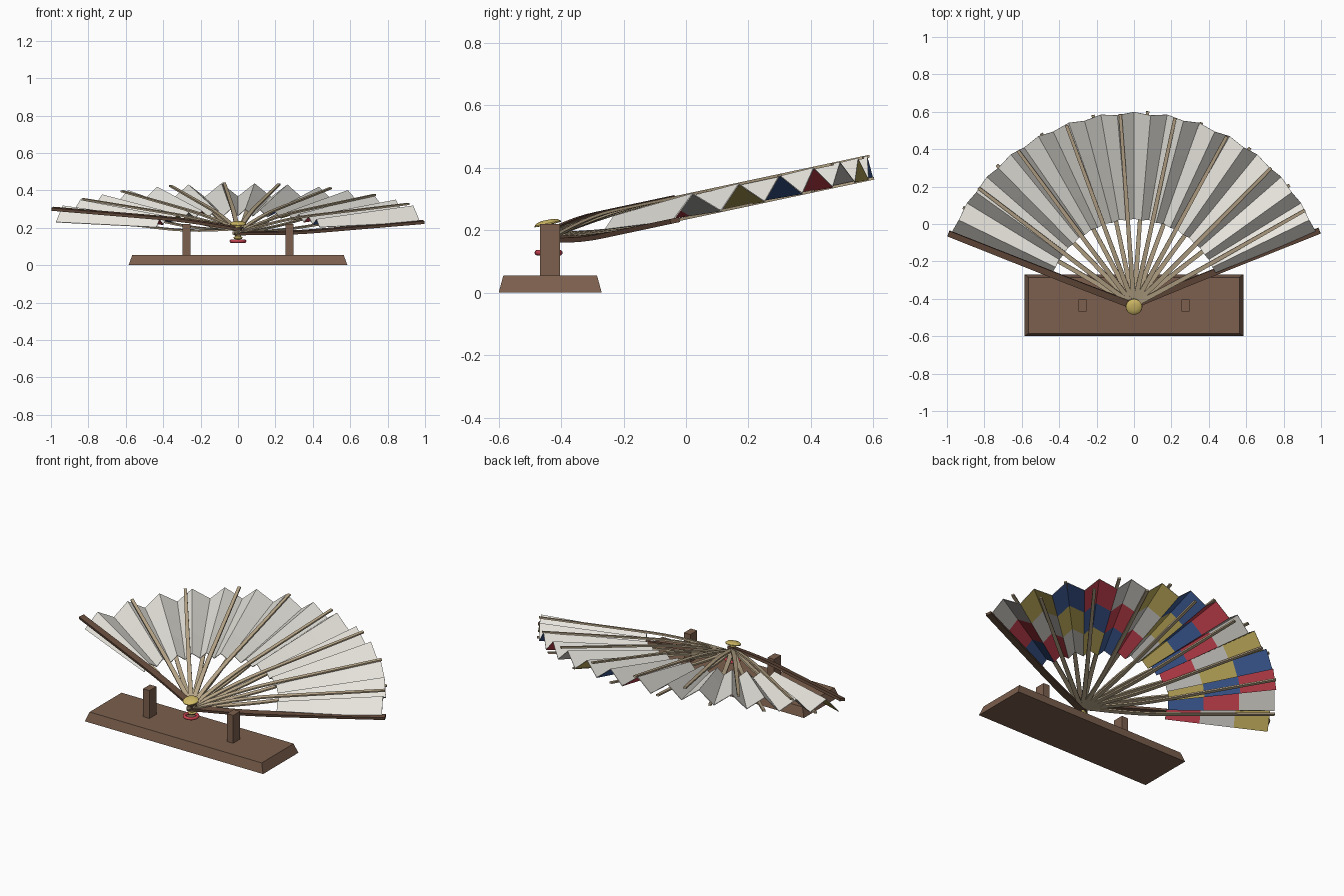
import bpy, bmesh, math
from mathutils import Matrix, Vector

if "Cube" in bpy.data.objects:
    bpy.data.objects.remove(bpy.data.objects["Cube"])

# Frame of the tilted fan: local x/y is the fan plane, local z its normal
FAN = Matrix.Translation((0, -0.435, 0.183)) @ Matrix.Rotation(math.radians(12), 4, 'X')
SPREAD = math.radians(68)
PLEATS, RIBS = 14, 18
R_IN, R_OUT = 0.47, 1.05


def mat(name, rgb):
    m = bpy.data.materials.new(name)
    m.diffuse_color = (*rgb, 1)
    m.use_nodes = True
    m.node_tree.nodes["Principled BSDF"].inputs["Base Color"].default_value = m.diffuse_color
    return m


WOOD = mat("wood", (0.20, 0.115, 0.075))
DARK = mat("guard_wood", (0.13, 0.07, 0.045))
BAMBOO = mat("bamboo", (0.50, 0.40, 0.26))
PAPER = mat("paper", (0.82, 0.80, 0.74))
GOLD = mat("brass", (0.62, 0.48, 0.13))
RED = mat("red", (0.58, 0.055, 0.08))
BLUE = mat("blue", (0.05, 0.11, 0.32))
YELLOW = mat("yellow", (0.55, 0.43, 0.11))
WHITE = mat("white", (0.62, 0.61, 0.57))


def make(name, bm, mats, matrix=None, smooth=False):
    bmesh.ops.recalc_face_normals(bm, faces=bm.faces) if name != "fan_leaf" else None
    if matrix:
        bm.transform(matrix)
    me = bpy.data.meshes.new(name)
    bm.to_mesh(me)
    bm.free()
    for m in mats:
        me.materials.append(m)
    ob = bpy.data.objects.new(name, me)
    bpy.context.collection.objects.link(ob)
    if smooth:
        bpy.ops.object.select_all(action='DESELECT')
        ob.select_set(True)
        bpy.context.view_layer.objects.active = ob
        bpy.ops.object.shade_smooth_by_angle(angle=math.radians(40))
    return ob


def loft(rings):
    """Skin a list of equal point rings and cap both ends."""
    bm = bmesh.new()
    vs = [[bm.verts.new(p) for p in ring] for ring in rings]
    n = len(vs[0])
    for a, b in zip(vs, vs[1:]):
        for i in range(n):
            bm.faces.new((a[i], a[(i + 1) % n], b[(i + 1) % n], b[i]))
    bm.faces.new(vs[0])
    bm.faces.new(vs[-1])
    return bm


def rect(x0, x1, y0, y1, z):
    return [(x0, y0, z), (x1, y0, z), (x1, y1, z), (x0, y1, z)]


def lathe(profile, seg=24):
    return loft([[(r * math.cos(t), r * math.sin(t), z)
                  for t in (2 * math.pi * i / seg for i in range(seg))] for r, z in profile])


# Stand: tapered plinth and two posts
make("base", loft([rect(-0.585, 0.585, -0.6, -0.27, 0),
                   rect(-0.565, 0.565, -0.585, -0.285, 0.055)]), [WOOD])
for side, x in (("left", -0.275), ("right", 0.275)):
    make("post_" + side, loft([rect(x - 0.021, x + 0.021, -0.468, -0.403, z)
                               for z in (0.05, 0.22)]), [WOOD])

# Pleated leaf: coloured checks beneath, plain paper on top
bm = bmesh.new()
grid = []
for i in range(2 * PLEATS + 1):
    a = SPREAD * (1 - i / PLEATS)           # starts at the +x end
    s = 1 if i % 2 else -1
    row = []
    for k in range(4):
        t = k / 3
        r = R_IN + (R_OUT - R_IN) * t
        row.append(bm.verts.new((r * math.sin(a), r * math.cos(a), s * (0.018 + 0.018 * t))))
    grid.append(row)
for i in range(2 * PLEATS):
    for k in range(3):
        f = bm.faces.new((grid[i][k], grid[i + 1][k], grid[i + 1][k + 1], grid[i][k + 1]))
        f.normal_update()
        if f.normal.z > 0:
            f.normal_flip()
        f.material_index = (i // 2 + k - 2) % 4
leaf = make("fan_leaf", bm, [WHITE, YELLOW, BLUE, RED] + [PAPER] * 4, FAN)
sol = leaf.modifiers.new("paper_thickness", 'SOLIDIFY')
sol.thickness = 0.004
sol.offset = 0
sol.material_offset = 4
sol.material_offset_rim = 4


# Ribs alternate above and below the leaf; the first and last are thick guards
for i in range(RIBS):
    guard = i in (0, RIBS - 1)
    a = -SPREAD + 2 * SPREAD * i / (RIBS - 1)
    side = 1 if i % 2 == 0 else -1
    stack = 0.012 * (1 - 2 * i / (RIBS - 1))
    lift = side * 0.036
    tip = 1.07 if guard else 1.055
    w0, w1, th = (0.036, 0.032, 0.016) if guard else (0.026, 0.017, 0.009)
    radial = Vector((math.sin(a), math.cos(a), 0))
    across = Vector((math.cos(a), -math.sin(a), 0))
    rings = []
    for r in (-0.025, 0.04, 0.1, 0.16, 0.23, 0.3, 0.38, 0.46, tip):
        e = math.sin(math.pi / 2 * min(1, max(0, r / 0.46)))
        c = radial * r + Vector((0, 0, stack * (1 - e) + lift * e))
        w = (w0 + (w1 - w0) * max(0, r) / tip) / 2
        up = Vector((0, 0, th / 2))
        rings.append([c - across * w - up, c + across * w - up,
                      c + across * w + up, c - across * w + up])
    make(f"guard_{i}" if guard else f"rib_{i}", loft(rings), [DARK if guard else BAMBOO], FAN)

# Brass pivot pin with domed heads
make("pivot_pin", lathe([(0.022, -0.042), (0.024, -0.036), (0.016, -0.03), (0.016, 0.034),
                         (0.043, 0.036), (0.043, 0.040), (0.034, 0.047), (0.018, 0.051)]),
     [GOLD], FAN, True)

# Red cord ring hanging beneath the pivot
bpy.ops.mesh.primitive_torus_add(major_radius=0.036, minor_radius=0.009, major_segments=24,
                                 minor_segments=10, location=(0, -0.44, 0.128))
ring = bpy.context.object
ring.name = "cord_ring"
ring.data.materials.append(RED)
bpy.ops.object.shade_smooth_by_angle(angle=math.radians(60))
